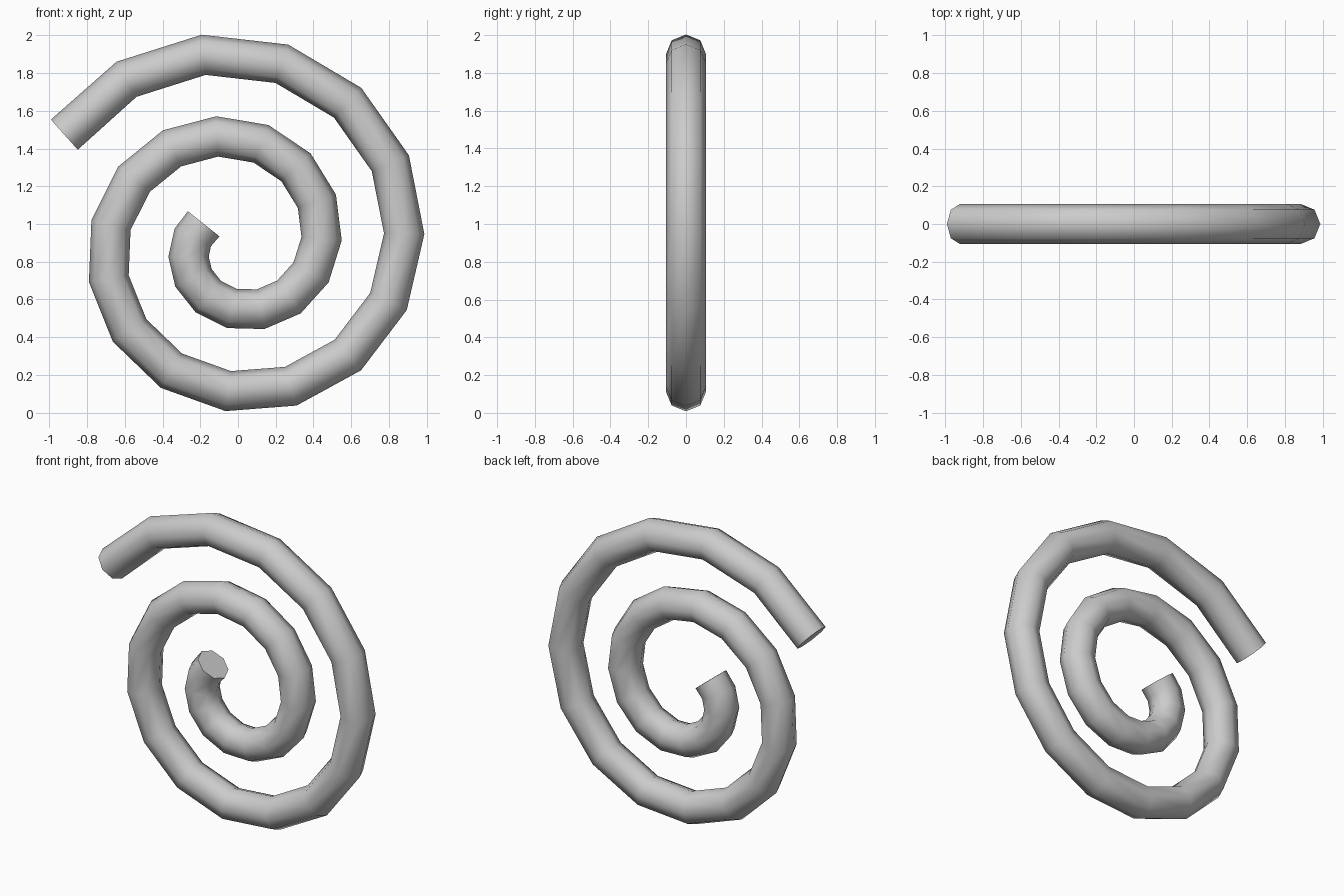
import bpy, bmesh, math
from mathutils import Vector

if "Cube" in bpy.data.objects:
    bpy.data.objects.remove(bpy.data.objects["Cube"])

CENTRE = Vector((-0.016, 0, 0.895))
POINTS, SIDES, TUBE_R = 31, 8, 0.107
START_ANGLE, STEP = math.radians(147.4), math.radians(24)
START_R, GROWTH = 0.197, 0.02923


def spiral_point(i):
    a, r = START_ANGLE + i * STEP, START_R + i * GROWTH
    return CENTRE + Vector((r * math.cos(a), 0, r * math.sin(a)))


# Flat spiral path, two full turns
path = [spiral_point(i) for i in range(POINTS)]
dirs = [(b - a).normalized() for a, b in zip(path, path[1:])]

# Octagonal rings swept along the path, square at the ends
bm = bmesh.new()
rings = []
for i, p in enumerate(path):
    tangent = (dirs[max(i - 1, 0)] + dirs[min(i, POINTS - 2)]).normalized()
    side = Vector((0, 1, 0))
    out = side.cross(tangent)
    ring = []
    for k in range(SIDES):
        a = 2 * math.pi * k / SIDES
        ring.append(bm.verts.new(p + TUBE_R * (math.cos(a) * out + math.sin(a) * side)))
    rings.append(ring)

for r0, r1 in zip(rings, rings[1:]):
    for k in range(SIDES):
        n = (k + 1) % SIDES
        bm.faces.new((r0[k], r0[n], r1[n], r1[k]))

# End caps
bm.faces.new(rings[0])
bm.faces.new(rings[-1])
bmesh.ops.recalc_face_normals(bm, faces=bm.faces)

mesh = bpy.data.meshes.new("spiral_tube")
bm.to_mesh(mesh)
bm.free()
tube = bpy.data.objects.new("spiral_tube", mesh)
bpy.context.collection.objects.link(tube)

# Smooth tube with crisp end caps
bpy.context.view_layer.objects.active = tube
tube.select_set(True)
bpy.ops.object.shade_smooth_by_angle(angle=math.radians(60))
